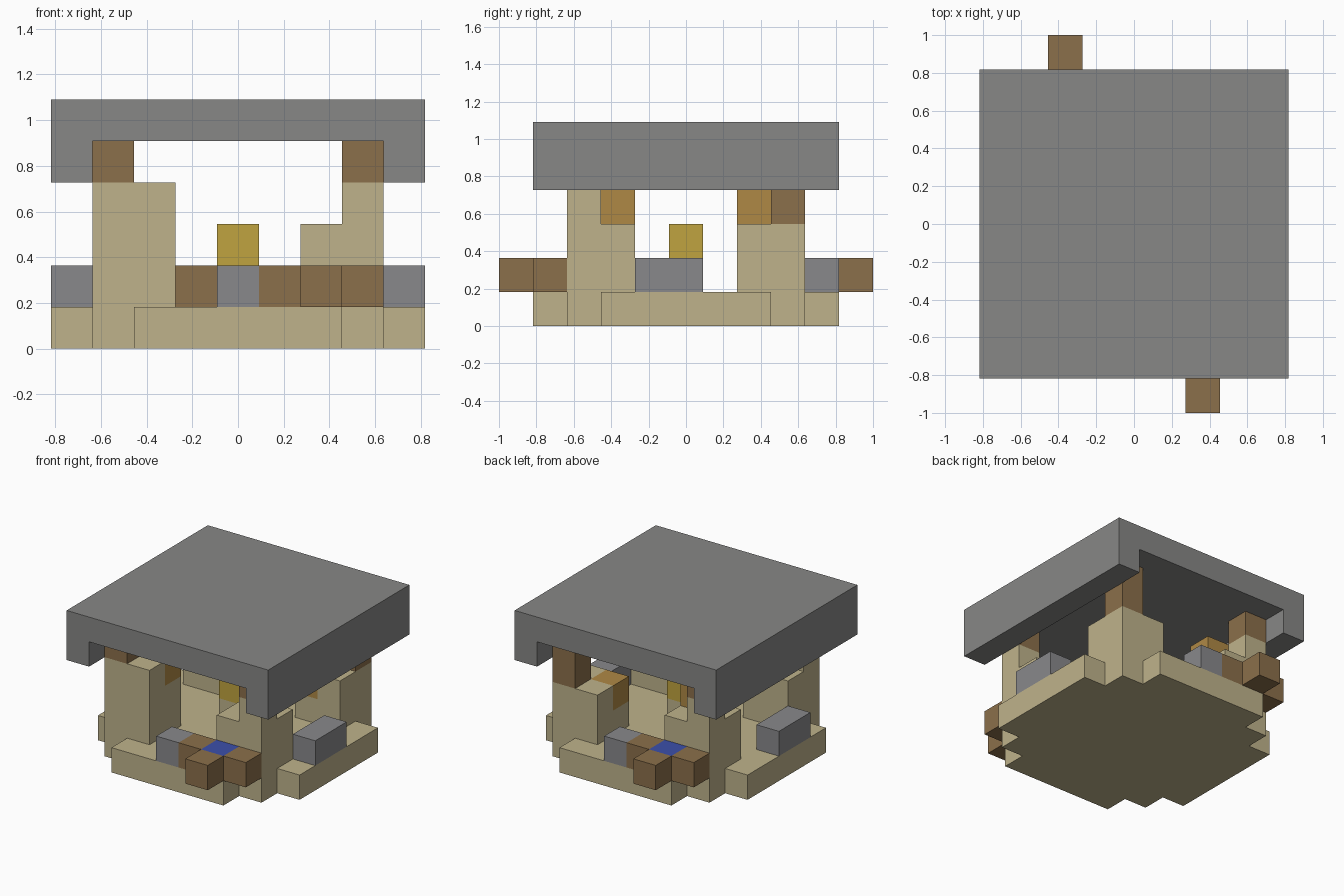
import bpy, bmesh
from mathutils import Vector
from itertools import product

if "Cube" in bpy.data.objects:
    bpy.data.objects.remove(bpy.data.objects["Cube"])

U = 2 / 11  # edge of one building block


def material(name, rgb):
    m = bpy.data.materials.new(name)
    m.use_nodes = True
    m.diffuse_color = (*rgb, 1)
    m.node_tree.nodes["Principled BSDF"].inputs["Base Color"].default_value = (*rgb, 1)
    return m


sand = material("sand", (.52, .45, .26))
brown = material("brown wood", (.26, .16, .07))
orange = material("orange wood", (.43, .25, .06))
yellow = material("yellow", (.53, .37, .05))
roof_grey = material("roof grey", (.245, .245, .24))
stone = material("stone grey", (.25, .25, .26))
blue = material("water blue", (.045, .08, .4))

parts = {}  # name -> (material, set of block cells)


def blocks(name, mat, x, y, z):
    """Add a box of blocks; each range is a number or an inclusive pair."""
    spans = [range(r[0], r[1] + 1) if isinstance(r, tuple) else (r,) for r in (x, y, z)]
    parts.setdefault(name, (mat, set()))[1].update(product(*spans))


# Floor with stepped corners
blocks("floor", sand, (-3, 3), (-3, 3), 0)
blocks("floor", sand, (-2, 2), (-4, 4), 0)
blocks("floor", sand, (-4, 4), (-2, 2), 0)

# Corner pillars: side signs, corner height, x flank height, inner lamp height
for label, sx, sy, corner, flank, lamp in (
        ("front_right", -1, -1, 3, 3, 3), ("front_left", 1, -1, 3, 2, 0),
        ("back_right", -1, 1, 3, 2, 3), ("back_left", 1, 1, 2, 2, 2)):
    pillar = label + "_pillar"
    blocks(pillar, sand, 3 * sx, 3 * sy, (1, corner))
    blocks(pillar, sand, 2 * sx, 3 * sy, (1, flank))
    blocks(pillar, sand, 3 * sx, 2 * sy, (1, 2))
    blocks(pillar, sand, 2 * sx, 2 * sy, (1, lamp - 1 if lamp else 2))
    if lamp:
        blocks(label + "_inner_block", orange, 2 * sx, 2 * sy, lamp)
    blocks(label + "_post", brown, 3 * sx, 3 * sy, (corner + 1, 4))

# Water basins framed with wood, each beside a stone step
for label, s in (("front", 1), ("back", -1)):
    blocks(label + "_water", blue, 2 * s, -4 * s, 1)
    for x, y in ((2, -5), (1, -4), (3, -4)):
        blocks(label + "_basin_frame", brown, x * s, y * s, 1)
    blocks(label + "_step", stone, 0, -4 * s, 1)
    blocks(("left" if s > 0 else "right") + "_bench", stone, 4 * s, (-1, 0), 1)

# Centre pedestal
blocks("pedestal", sand, 0, 0, 1)
blocks("centre_block", yellow, 0, 0, 2)

# Roof slab with a drop along each side
blocks("roof", roof_grey, (-4, 4), (-4, 4), 5)
for s in (-1, 1):
    blocks("roof", roof_grey, 4 * s, (-4, 4), 4)

# Mesh each part from its exposed block faces
filled = set().union(*(cells for _, cells in parts.values()))
for name, (mat, cells) in parts.items():
    bm = bmesh.new()
    for cell in sorted(cells):
        centre = Vector(cell) + Vector((0, 0, .5))
        for axis, s in product(range(3), (-1, 1)):
            n = Vector((0, 0, 0))
            n[axis] = s
            if tuple(int(c) for c in Vector(cell) + n) in filled:
                continue
            a = Vector((0, 0, 0))
            a[(axis + 1) % 3] = 1
            b = n.cross(a)
            bm.faces.new([bm.verts.new((centre + (n + i * a + j * b) / 2) * U)
                          for i, j in ((-1, -1), (1, -1), (1, 1), (-1, 1))])
    bmesh.ops.remove_doubles(bm, verts=bm.verts, dist=U / 100)
    mesh = bpy.data.meshes.new(name)
    bm.to_mesh(mesh)
    bm.free()
    mesh.materials.append(mat)
    bpy.context.collection.objects.link(bpy.data.objects.new(name, mesh))
